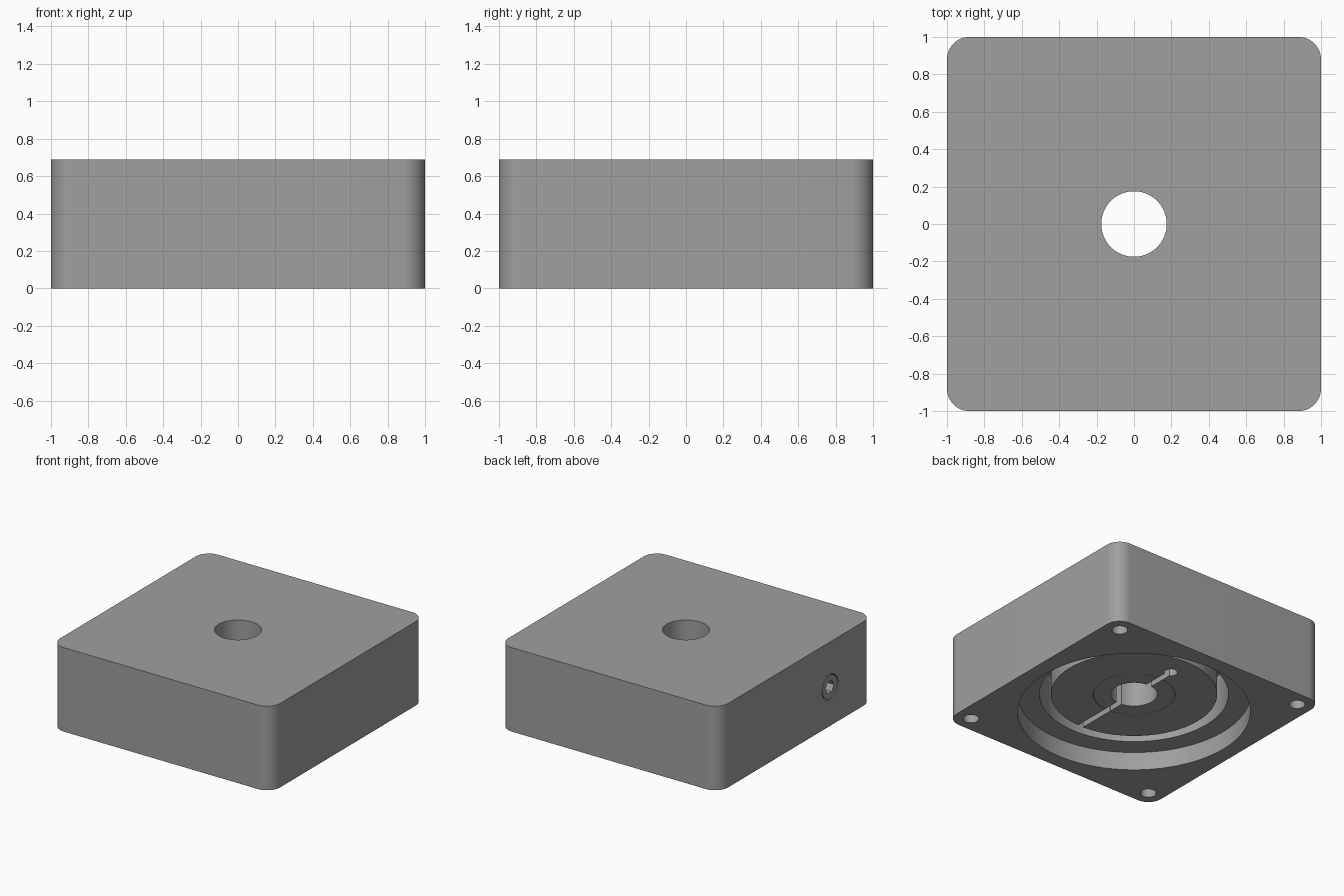
import bpy, bmesh, math
from mathutils import Matrix, Vector

if "Cube" in bpy.data.objects:
    bpy.data.objects.remove(bpy.data.objects["Cube"])

H = 0.69          # block height
FLOOR = 0.15      # depth of the wide recess underneath
CEIL = 0.50       # top of the ring groove

grey = bpy.data.materials.new("plain_grey")
grey.diffuse_color = (0.35, 0.35, 0.35, 1)
grey.use_nodes = True
grey.node_tree.nodes["Principled BSDF"].inputs["Base Color"].default_value = grey.diffuse_color


def make(name, bm):
    bmesh.ops.recalc_face_normals(bm, faces=bm.faces)
    mesh = bpy.data.meshes.new(name)
    bm.to_mesh(mesh)
    bm.free()
    mesh.materials.append(grey)
    ob = bpy.data.objects.new(name, mesh)
    bpy.context.collection.objects.link(ob)
    return ob


def cyl(name, r, z0, z1, x=0, y=0, sides=96):
    bm = bmesh.new()
    bmesh.ops.create_cone(bm, cap_ends=True, segments=sides, radius1=r, radius2=r,
                          depth=z1 - z0, matrix=Matrix.Translation((x, y, (z0 + z1) / 2)))
    return make(name, bm)


def cyl_x(name, r, x0, x1, y, z, sides=48):
    bm = bmesh.new()
    m = Matrix.Translation(((x0 + x1) / 2, y, z)) @ Matrix.Rotation(math.pi / 2, 4, 'Y')
    bmesh.ops.create_cone(bm, cap_ends=True, segments=sides, radius1=r, radius2=r,
                          depth=x1 - x0, matrix=m)
    return make(name, bm)


def box(name, x0, x1, y0, y1, z0, z1):
    bm = bmesh.new()
    m = Matrix.Translation(((x0 + x1) / 2, (y0 + y1) / 2, (z0 + z1) / 2))
    m = m @ Matrix.Diagonal((x1 - x0, y1 - y0, z1 - z0, 1))
    bmesh.ops.create_cube(bm, size=1, matrix=m)
    return make(name, bm)


def combine(ob, other, op='DIFFERENCE'):
    mod = ob.modifiers.new("bool", 'BOOLEAN')
    mod.operation, mod.object, mod.solver = op, other, 'EXACT'
    bpy.context.view_layer.objects.active = ob
    bpy.ops.object.modifier_apply(modifier=mod.name)
    bpy.data.objects.remove(other)


def smooth(ob):
    bpy.ops.object.select_all(action='DESELECT')
    ob.select_set(True)
    bpy.context.view_layer.objects.active = ob
    bpy.ops.object.shade_smooth_by_angle(angle=math.radians(30))


# Housing: square block with rounded upright corners
bm = bmesh.new()
R, N = 0.12, 16
ring = []
for q in range(4):
    mid = math.pi / 4 + q * math.pi / 2
    cx = math.copysign(1 - R, math.cos(mid))
    cy = math.copysign(1 - R, math.sin(mid))
    for i in range(N + 1):
        a = (q + i / N) * math.pi / 2
        ring.append(bm.verts.new((cx + R * math.cos(a), cy + R * math.sin(a), 0)))
face = bm.faces.new(ring)
ext = bmesh.ops.extrude_face_region(bm, geom=[face])
bmesh.ops.translate(bm, vec=Vector((0, 0, H)),
                    verts=[v for v in ext["geom"] if isinstance(v, bmesh.types.BMVert)])
housing = make("housing", bm)

# Wide recess, deep pocket, shaft bore, corner mounting holes, screw hole
SY, SZ = -0.44, 0.32
combine(housing, cyl("cut", 0.875, -0.1, FLOOR, sides=128))
combine(housing, cyl("cut", 0.71, 0.05, CEIL, sides=128))
combine(housing, cyl("cut", 0.175, 0.3, 1.0))
for sx in (-1, 1):
    for sy in (-1, 1):
        combine(housing, cyl("cut", 0.06, -0.1, 0.35, sx * 0.87, sy * 0.87, 32))
combine(housing, cyl_x("cut", 0.104, -1.2, -0.5, SY, SZ))

# Split clamp hub hanging inside the pocket
hub = cyl("clamp_hub", 0.625, FLOOR, CEIL, sides=128)
combine(hub, cyl("cut", 0.308, 0, 1))
combine(hub, cyl_x("cut", 0.055, -0.8, 0.3, SY, SZ))

# Bushing around the shaft bore
bushing = cyl("bushing", 0.305, FLOOR, CEIL)
combine(bushing, cyl("cut", 0.175, 0, 1))

# Slot through hub and bushing, ending in a relief hole
for part in (hub, bushing):
    combine(part, box("cut", -0.024, 0.024, -0.8, 0.43, 0, 1))
combine(hub, cyl("cut", 0.05, 0, 1, 0, 0.43, 32))

# Clamp screw with hexagonal socket
screw = cyl_x("clamp_screw", 0.096, -0.998, -0.6, SY, SZ)
combine(screw, cyl_x("cut", 0.05, -0.65, 0.3, SY, SZ, 32), 'UNION')
combine(screw, cyl_x("cut", 0.055, -1.1, -0.88, SY, SZ, 6))

for part in (housing, hub, bushing, screw):
    smooth(part)
